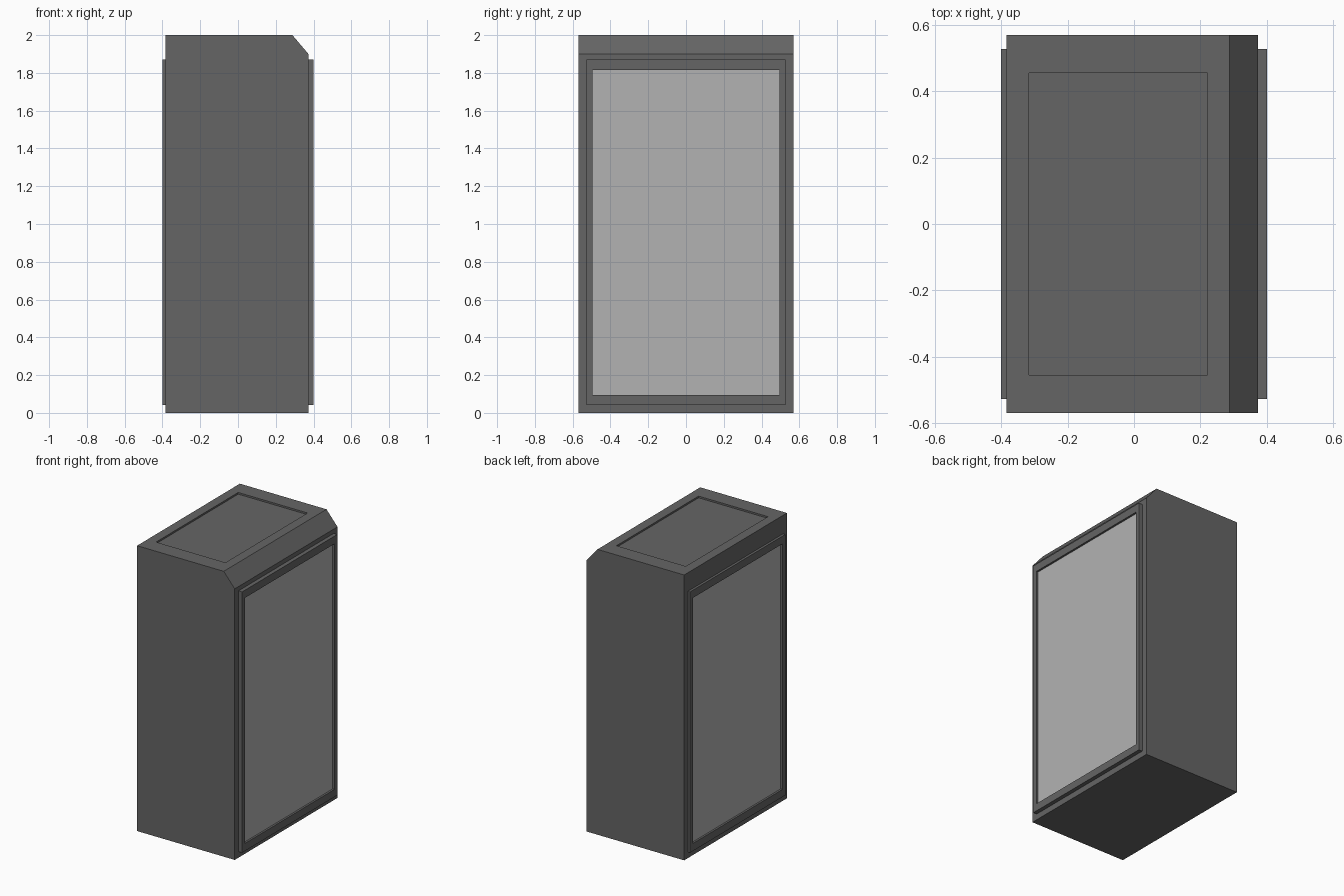
import bpy, bmesh
from mathutils import Vector

if "Cube" in bpy.data.objects:
    bpy.data.objects.remove(bpy.data.objects["Cube"])


def grey(name, v):
    m = bpy.data.materials.new(name)
    m.diffuse_color = (v, v, v, 1)
    m.use_nodes = True
    m.node_tree.nodes["Principled BSDF"].inputs["Base Color"].default_value = m.diffuse_color
    return m


DARK = grey("dark_casing", 0.13)
LIGHT = grey("light_pane", 0.45)


def finish(bm, name, mat):
    bmesh.ops.recalc_face_normals(bm, faces=bm.faces)
    me = bpy.data.meshes.new(name)
    bm.to_mesh(me)
    bm.free()
    me.materials.append(mat)
    ob = bpy.data.objects.new(name, me)
    bpy.context.collection.objects.link(ob)
    return ob


def box(lo, hi):
    bm = bmesh.new()
    bmesh.ops.create_cube(bm, size=1)
    for v in bm.verts:
        v.co = Vector([hi[i] if v.co[i] > 0 else lo[i] for i in range(3)])
    return bm


def recess(bm, direction, lo, hi, depth):
    """Sink a rectangle bounded by lo/hi into the face pointing along direction."""
    bm.normal_update()
    d = Vector(direction)
    face = max(bm.faces, key=lambda f: f.normal.dot(d))
    centre = face.calc_center_median()
    bmesh.ops.inset_region(bm, faces=[face], thickness=0.02)
    for v in face.verts:
        for i in range(3):
            if d[i] == 0:
                v.co[i] = hi[i] if v.co[i] > centre[i] else lo[i]
    wall = bmesh.ops.extrude_discrete_faces(bm, faces=[face])["faces"][0]
    bmesh.ops.translate(bm, verts=wall.verts, vec=-d * depth)


# Casing: chamfered profile swept along y, with a shallow sunk top panel
profile = [(-0.384, 0), (0.373, 0), (0.373, 1.9), (0.288, 2), (-0.384, 2)]
bm = bmesh.new()
f = bm.faces.new([bm.verts.new((x, -0.569, z)) for x, z in profile])
ext = bmesh.ops.extrude_face_region(bm, geom=[f])["geom"]
bmesh.ops.translate(bm, vec=(0, 1.138, 0),
                    verts=[g for g in ext if isinstance(g, bmesh.types.BMVert)])
bmesh.ops.recalc_face_normals(bm, faces=bm.faces)
recess(bm, (0, 0, 1), (-0.317, -0.455, 0), (0.221, 0.455, 0), 0.012)
finish(bm, "casing", DARK)

# Doors on both long sides, each framing a sunk light pane
OUT, SINK = 0.401, 0.016
for side, s in (("right", 1), ("left", -1)):
    xs = sorted((s * 0.36, s * OUT))
    bm = box((xs[0], -0.527, 0.042), (xs[1], 0.527, 1.87))
    recess(bm, (s, 0, 0), (0, -0.496, 0.095), (0, 0.496, 1.816), SINK)
    finish(bm, side + "_door_frame", DARK)

    xs = sorted((s * (OUT - SINK - 0.01), s * (OUT - SINK + 0.002)))
    finish(box((xs[0], -0.496, 0.095), (xs[1], 0.496, 1.816)),
           side + "_door_pane", LIGHT)
